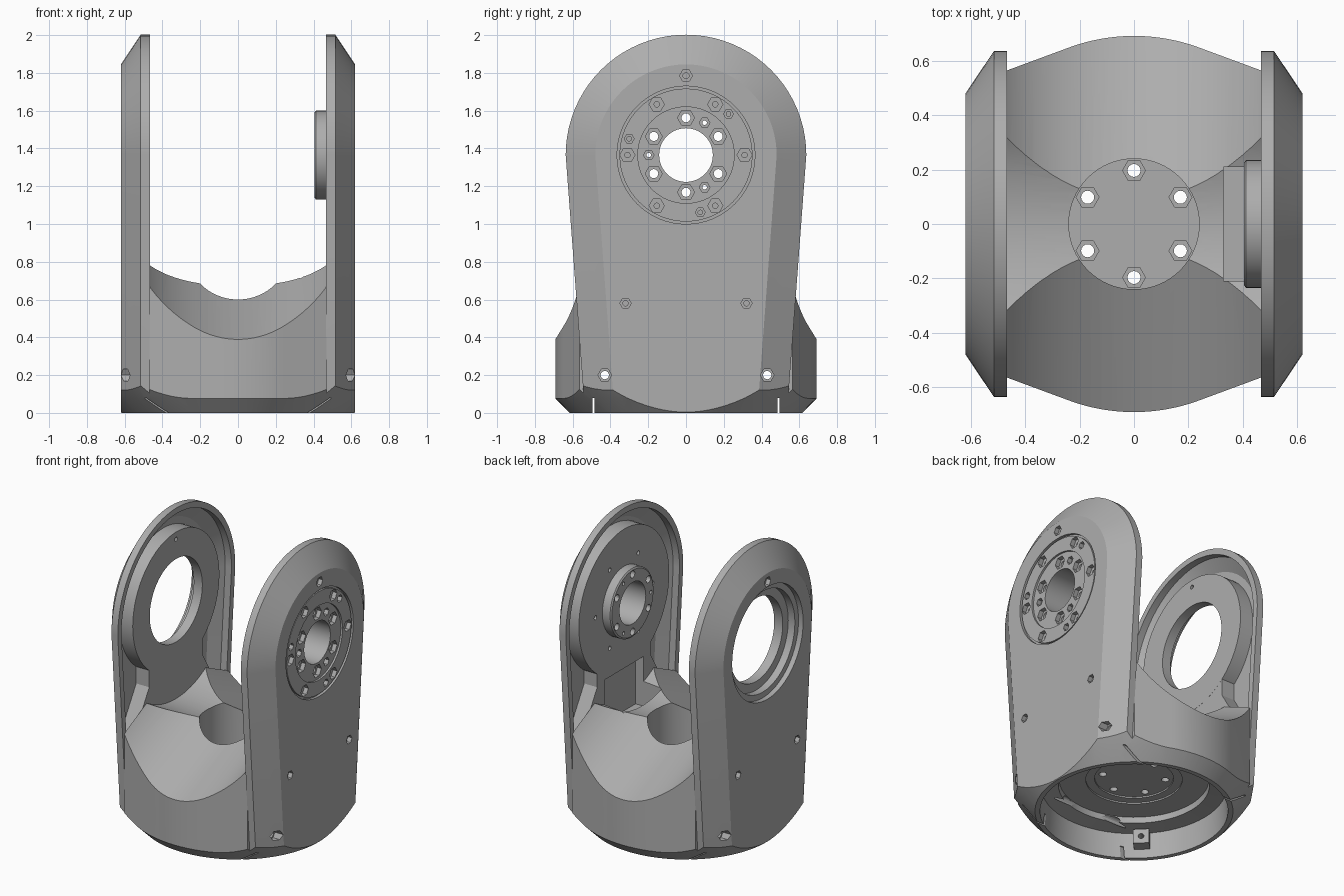
import bpy, bmesh, math

cube = bpy.data.objects.get("Cube")
if cube:
    bpy.data.objects.remove(cube, do_unlink=True)

grey = bpy.data.materials.new("Machined grey")
grey.use_nodes = True
colour = (0.42, 0.42, 0.42, 1)
grey.diffuse_color = colour
grey.node_tree.nodes["Principled BSDF"].inputs["Base Color"].default_value = colour

PIVOT = 1.365  # height of the joint axis


def loft(name, rings, closed=False):
    """Solid skinned through rings of equal point count, capped or closed into a tube."""
    bm = bmesh.new()
    loops = [[bm.verts.new(p) for p in ring] for ring in rings]
    pairs = list(zip(loops, loops[1:]))
    if closed:
        pairs.append((loops[-1], loops[0]))
    else:
        bm.faces.new(loops[0])
        bm.faces.new(loops[-1])
    for a, b in pairs:
        for i in range(len(a)):
            j = (i + 1) % len(a)
            bm.faces.new((a[i], a[j], b[j], b[i]))
    bmesh.ops.recalc_face_normals(bm, faces=bm.faces)
    mesh = bpy.data.meshes.new(name)
    bm.to_mesh(mesh)
    bm.free()
    mesh.materials.append(grey)
    obj = bpy.data.objects.new(name, mesh)
    bpy.context.collection.objects.link(obj)
    return obj


def circle(r, n=64):
    return [(r * math.cos(math.tau * i / n), r * math.sin(math.tau * i / n)) for i in range(n)]


def turned_z(name, steps, x=0, y=0, n=64):
    """Turned solid on a vertical axis from (z, radius) steps."""
    return loft(name, [[(x + u, y + v, z) for u, v in circle(r, n)] for z, r in steps])


def turned_x(name, steps, y=0, z=PIVOT, n=64, closed=False):
    """Turned solid on a sideways axis from (x, radius) steps."""
    return loft(name, [[(x, y + u, z + v) for u, v in circle(r, n)] for x, r in steps], closed)


def box(name, lo, hi):
    corners = ((lo[0], lo[1]), (hi[0], lo[1]), (hi[0], hi[1]), (lo[0], hi[1]))
    return loft(name, [[(x, y, z) for x, y in corners] for z in (lo[2], hi[2])])


def boolean(target, tool, operation="DIFFERENCE"):
    mod = target.modifiers.new("bool", "BOOLEAN")
    mod.operation = operation
    mod.solver = "EXACT"
    mod.object = tool
    deps = bpy.context.evaluated_depsgraph_get()
    mesh = bpy.data.meshes.new_from_object(target.evaluated_get(deps))
    target.modifiers.clear()
    target.data = mesh
    bpy.data.objects.remove(tool, do_unlink=True)


def polar(r, degrees):
    a = math.radians(degrees)
    return r * math.cos(a), PIVOT + r * math.sin(a)


def bolt_hole(part, s, y, z, face, inner, r_head, r_hole, depth=0.03):
    """Hexagonal head recess with a smaller round hole behind it."""
    boolean(part, turned_x("cut", [(s * (face - depth), r_head), (s * 0.7, r_head)], y, z, 6))
    boolean(part, turned_x("cut", [(s * inner, r_hole), (s * 0.7, r_hole)], y, z, 16))


def arm_outline(x, inset, bottom=0.0):
    """Tapered arm side with a round top."""
    r = 0.637 - inset
    pts = [(x, r * math.cos(math.pi * i / 40), PIVOT + r * math.sin(math.pi * i / 40)) for i in range(41)]
    foot = 0.535 - inset + 0.075 * bottom
    return pts + [(x, -foot, bottom), (x, foot, bottom)]


def shape_foot(part):
    """Bevelled round foot, socket underneath and narrow slots across the rim."""
    boolean(part, turned_z("foot", [(-0.001, 0.615), (0.08, 0.695), (0.45, 1.02), (2.1, 1.02)], n=96),
            "INTERSECT")
    boolean(part, turned_z("cut", [(-0.05, 0.588), (0.17, 0.575), (0.185, 0.47), (0.225, 0.465)]))
    for y in (-0.49, 0.49):
        boolean(part, box("cut", (-0.7, y - 0.006, -0.05), (0.7, y + 0.006, 0.08)))


def make_arm(name, s, plate_r):
    arm = loft(name, [arm_outline(s * x, i) for x, i in ((0.467, 0), (0.515, 0), (0.62, 0.157))])
    # hollow inside of the shell
    boolean(arm, loft("cut", [arm_outline(s * x, i, 0.58)
                              for x, i in ((0.4, 0.04), (0.515, 0.04), (0.57, 0.12))]))
    # keyhole-shaped bearing plate
    neck = [(0.46, 0.5), (0.46, 0.6), (0.29, 0.88), (0.29, 1.1)]
    side = neck + [(-y, z) for y, z in reversed(neck)]
    boolean(arm, loft("neck", [[(s * x, y, z) for y, z in side] for x in (0.471, 0.576)]), "UNION")
    boolean(arm, turned_x("plate", [(s * 0.4705, plate_r), (s * 0.577, plate_r)]), "UNION")
    shape_foot(arm)
    # body screws
    for side_y in (-1, 1):
        bolt_hole(arm, s, side_y * 0.32, 0.58, 0.62, 0.55, 0.03, 0.014)
        bolt_hole(arm, s, side_y * 0.43, 0.2, 0.585, 0.3, 0.036, 0.022)
    bolt_hole(arm, s, 0, 1.785, 0.62, 0.53, 0.034, 0.016)
    return arm


# Drive arm shell, opened for the flange and hub
drive = make_arm("drive_arm", 1, 0.49)
boolean(drive, turned_x("cut", [(0.3, 0.352), (0.6, 0.352), (0.6, 0.365), (0.7, 0.365)]))
boolean(drive, box("cut", (0.33, -0.21, 0.56), (0.53, 0.21, 0.9)))

# Bolted flange ring
flange = turned_x("flange_ring", [(0.4705, 0.255), (0.4705, 0.352), (0.615, 0.352), (0.615, 0.255)],
                  closed=True)
for k in range(6):
    bolt_hole(flange, 1, *polar(0.31, 60 * k), 0.615, 0.4, 0.04, 0.014)
for k in range(3):
    bolt_hole(flange, 1, *polar(0.313, 120 * k + 44), 0.615, 0.55, 0.026, 0.012)

# Hollow hub in the middle of the flange
hub = turned_x("drive_hub", [(0.405, 0.142), (0.405, 0.225), (0.412, 0.235), (0.4705, 0.235),
                             (0.4705, 0.255), (0.602, 0.255), (0.602, 0.142)], closed=True)
for k in range(6):
    bolt_hole(hub, 1, *polar(0.197, 60 * k + 30), 0.602, 0.3, 0.045, 0.024)
for k in range(3):
    bolt_hole(hub, 1, *polar(0.197, 120 * k + 60), 0.602, 0.3, 0.028, 0.012)

# Bearing arm with stepped opening
bearing = make_arm("bearing_arm", -1, 0.47)
boolean(bearing, turned_x("cut", [(-0.7, 0.385), (-0.585, 0.385), (-0.585, 0.345), (-0.535, 0.345),
                                  (-0.535, 0.285), (-0.4, 0.285)]))
boolean(bearing, turned_x("cut", [(-0.5, 0.014), (-0.4, 0.014)], 0, PIVOT + 0.42, 16))


# Base body between the arms: round front and back running into tangent flanks
def footprint(z, r=0.692, turn=0.24, half=0.469):
    y_turn = math.sqrt(r * r - turn * turn)
    xs = [turn * (i / 12 - 1) for i in range(25)]
    arc = [(x, -math.sqrt(r * r - x * x), z) for x in xs]
    y_end = y_turn - (half - turn) * turn / y_turn
    front = [(-half, -y_end, z)] + arc + [(half, -y_end, z)]
    return front + [(x, -y, z) for x, y, z in reversed(front)]


base = loft("base", [footprint(0), footprint(0.83)])

# Saddle troughs falling to front and back, and shallow ones to the sides
for s in (-1, 1):
    boolean(base, loft("cut", [[(u, s * y, 1.322 - 0.467 * y + v) for u, v in circle(0.61, 96)]
                               for y in (-0.02, 1)]))
    boolean(base, loft("cut", [[(s * x, u, 1.265 + 0.08 * x + v) for u, v in circle(0.61, 96)]
                               for x in (-0.02, 0.8)]))
shape_foot(base)
boolean(base, turned_z("cut", [(0.15, 0.3), (0.235, 0.3)]))
boolean(base, turned_z("cut", [(0.15, 0.245), (0.245, 0.245)]))
boolean(base, turned_z("cut", [(0.38, 0.24), (1, 0.24)]))
boolean(base, box("cut", (0.33, -0.21, 0.56), (0.53, 0.21, 0.9)))
for k in range(6):
    a = math.radians(60 * k + 30)
    x, y = 0.197 * math.cos(a), 0.197 * math.sin(a)
    boolean(base, turned_z("cut", [(0.35, 0.042), (0.6, 0.042)], x, y, 6))
    boolean(base, turned_z("cut", [(0.1, 0.024), (0.6, 0.024)], x, y, 16))
for y in (-0.43, 0.43):
    boolean(base, turned_x("cut", [(-0.7, 0.022), (0.7, 0.022)], y, 0.2, 16))

# Stop block inside the socket
stop = box("socket_stop", (0.5, -0.05, 0.06), (0.6, 0.05, 0.16))
boolean(stop, turned_x("cut", [(0.4, 0.018), (0.56, 0.018)], 0, 0.11, 16))
stop.rotation_euler.z = math.radians(225)

# Smooth curved faces, keep machined edges crisp
bpy.ops.object.select_all(action="DESELECT")
for obj in (base, drive, flange, hub, bearing, stop):
    obj.select_set(True)
bpy.context.view_layer.objects.active = base
bpy.ops.object.shade_smooth_by_angle(angle=math.radians(20))
